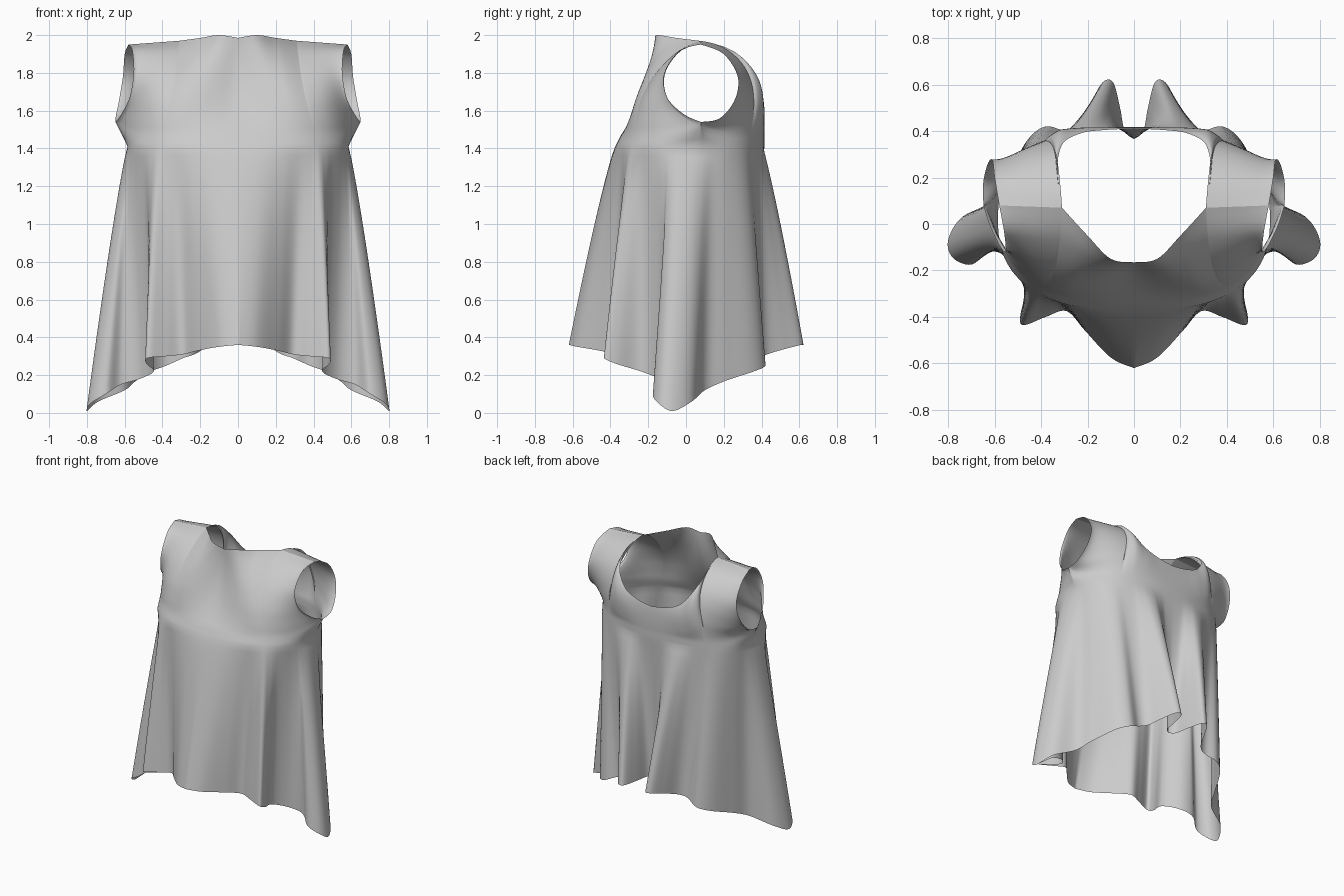
import bpy, bmesh, math
from mathutils import Vector

if "Cube" in bpy.data.objects:
    bpy.data.objects.remove(bpy.data.objects["Cube"])

# Half hem: angle around the body, then x, y, z (front centre -> side -> back centre)
HEM = [(0, 0, -.62, .36), (10, .1, -.575, .35), (21, .21, -.46, .33), (29, .29, -.375, .31),
       (37, .38, -.4, .3), (42, .48, -.435, .29), (47, .485, -.37, .26), (57, .445, -.24, .22),
       (67, .52, -.14, .18), (75, .62, -.12, .15), (81, .7, -.175, .1), (86, .78, -.145, .05),
       (90, .8, -.07, .01), (95, .74, .03, .06), (104, .6, .1, .12), (114, .54, .21, .17),
       (125, .46, .36, .22), (133, .38, .42, .25), (142, .29, .4, .29), (150, .23, .43, .31),
       (156, .18, .53, .34), (161, .135, .61, .36), (166, .09, .61, .36), (171, .06, .5, .36),
       (175, .04, .4, .36), (180, 0, .365, .36)]
# Neckline, keyed from centre (0) to the inner end of the shoulder seam
NECK_F = [(0, 0, -.165, 1.985), (.12, .1, -.15, 2), (.27, .2, -.05, 1.985), (.42, .31, .07, 1.97)]
NECK_B = [(0, 0, .41, 1.65), (.12, .12, .405, 1.67), (.25, .23, .39, 1.72), (.35, .31, .34, 1.83),
          (.42, .33, .22, 1.93), (.48, .31, .07, 1.97)]
# Armhole edges, keyed from underarm (0) to shoulder (1)
ARM_F = [(0, .65, .08, 1.54), (.18, .62, -.01, 1.58), (.38, .575, -.1, 1.67), (.62, .553, -.115, 1.8),
         (.84, .56, -.03, 1.92), (1, .58, .08, 1.95)]
ARM_B = [(0, .65, .08, 1.54), (.18, .65, .18, 1.56), (.4, .63, .26, 1.66), (.62, .61, .275, 1.78),
         (.83, .6, .2, 1.9), (1, .58, .08, 1.95)]
SIDE = 95  # angle of the side seam


def spline(keys, t):
    """Catmull-Rom through keyed points."""
    i = 0
    while i < len(keys) - 2 and t > keys[i + 1][0]:
        i += 1
    p = [Vector(keys[min(max(k, 0), len(keys) - 1)][1:]) for k in range(i - 1, i + 3)]
    f = (t - keys[i][0]) / (keys[i + 1][0] - keys[i][0])
    return .5 * (2 * p[1] + (p[2] - p[0]) * f + (2 * p[0] - 5 * p[1] + 4 * p[2] - p[3]) * f * f
                 + (3 * p[1] - p[0] - 3 * p[2] + p[3]) * f ** 3)


def power(v, e):
    return math.copysign(abs(v) ** e, v) if abs(v) > 1e-6 else 0


def chest(t):
    a = math.radians(t)
    return Vector((.585 * power(math.sin(a), .8), .02 - .395 * power(math.cos(a), .8), 1.41))


def across(t):
    return t / SIDE if t <= SIDE else (180 - t) / (180 - SIDE)


def bodice_base(t):
    p, k = chest(t), across(t) ** 6
    return Vector((p.x + .065 * k, p.y * (.92 if t < SIDE else 1) * (1 - k) + .08 * k, 1.47 + .07 * k))


def top_edge(keys, u):
    """Neckline, then a straight shoulder seam."""
    end = keys[-1]
    if u <= end[0]:
        return spline(keys, u)
    return Vector(end[1:]).lerp(Vector(ARM_F[-1][1:]), (u - end[0]) / (1 - end[0]))


def back_profile(z):
    """Depth of the back at a given height, rounding over to the shoulder."""
    h = min(max((z - 1.47) / .5, 0), 1)
    return .07 + .345 * math.sqrt(1 - h ** 2.6)


def skirt_point(t, v):
    a, b = chest(t), spline(HEM, t)
    p = a.lerp(b, v ** .86)
    p.z = a.z + (b.z - a.z) * v
    return p


def bodice_point(t, v, front):
    u = across(t)
    base, edge = bodice_base(t), top_edge(NECK_F if front else NECK_B, u)
    arm = ARM_F if front else ARM_B
    # Shape near the armhole
    side = base.lerp(edge, v) + spline(arm, v) - Vector(arm[0][1:]).lerp(Vector(arm[-1][1:]), v)
    # Shape of the torso
    if front:
        w = u ** 1.4
        s = min(u / .45, 1)
        s = s * s * (3 - 2 * s)
        b = 4 * v * (1 - v)
        body = base.lerp(edge, v) + Vector((0, b * (.045 * (1 - s) - .06 * s), b * v * .05 * s))
    else:
        w = u ** 2
        k = min(max((edge.z - 1.65) / .3, 0), 1)
        q = v + k * v * (1 - v)
        body = base.lerp(edge, q)
        top_z = edge.z if u < .48 else 1.97
        f0, f1 = back_profile(1.47), back_profile(top_z)
        body.y += back_profile(1.47 + (top_z - 1.47) * q) - (f0 + (f1 - f0) * q)
    return body.lerp(side, w)


def add_grid(bm, cols, rows, fn):
    g = [[bm.verts.new(fn(t, r / rows)) for r in range(rows + 1)] for t in cols]
    for a, b in zip(g, g[1:]):
        for r in range(rows):
            bm.faces.new((a[r], a[r + 1], b[r + 1], b[r]))


# Columns shared by all cloth panels, including the two shoulder seam ends
cols = [a[0] + (b[0] - a[0]) * k / 6 for a, b in zip(HEM, HEM[1:]) for k in range(6)]
cols = sorted(cols + [180, NECK_F[-1][0] * SIDE, 180 - NECK_B[-1][0] * (180 - SIDE)])
front_cols = [t for t in cols if t <= SIDE]
back_cols = [t for t in cols if t >= SIDE]

bm = bmesh.new()
add_grid(bm, cols, 24, skirt_point)                                            # draped skirt
add_grid(bm, cols, 3, lambda t, v: bodice_base(t).lerp(chest(t), v))           # chest band
add_grid(bm, front_cols, 20, lambda t, v: bodice_point(t, v, True))            # front bodice
add_grid(bm, back_cols, 24, lambda t, v: bodice_point(t, v, False))            # back bodice
bmesh.ops.remove_doubles(bm, verts=bm.verts, dist=.0008)
bmesh.ops.recalc_face_normals(bm, faces=bm.faces)
mesh = bpy.data.meshes.new("draped_sleeveless_top")
bm.to_mesh(mesh)
bm.free()

top = bpy.data.objects.new("draped_sleeveless_top", mesh)
bpy.context.collection.objects.link(top)
mirror = top.modifiers.new("mirror", 'MIRROR')
mirror.use_clip = True
mirror.merge_threshold = .0005
bpy.context.view_layer.objects.active = top
top.select_set(True)
bpy.ops.object.shade_smooth_by_angle(angle=math.radians(60))
